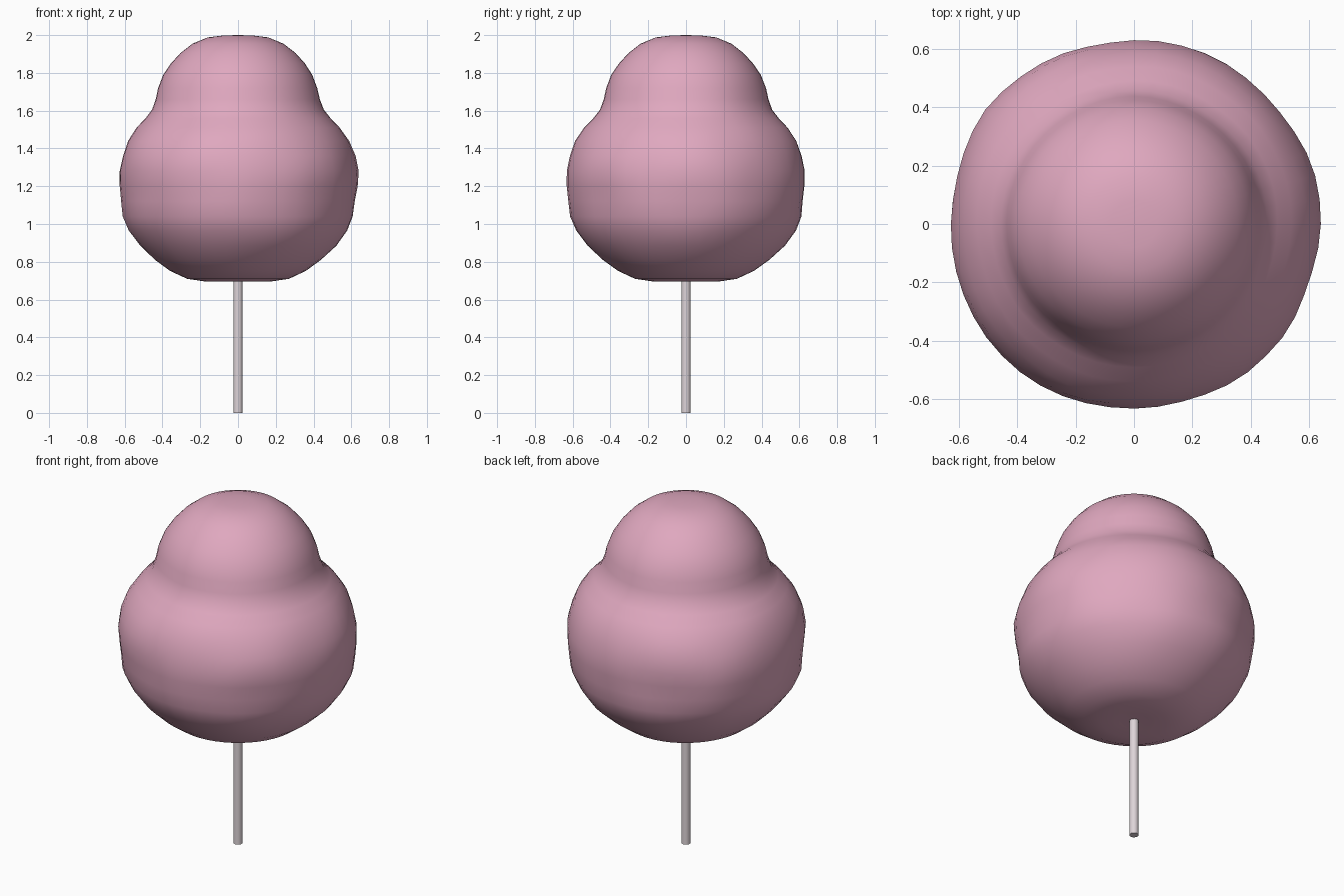
import bpy, bmesh, math
from mathutils import Vector, noise

if "Cube" in bpy.data.objects:
    bpy.data.objects.remove(bpy.data.objects["Cube"])


def material(name, rgb):
    m = bpy.data.materials.new(name)
    m.diffuse_color = (*rgb, 1)
    m.use_nodes = True
    m.node_tree.nodes["Principled BSDF"].inputs["Base Color"].default_value = m.diffuse_color
    return m


def finish(bm, name, mat, angle):
    bmesh.ops.recalc_face_normals(bm, faces=bm.faces)
    me = bpy.data.meshes.new(name)
    bm.to_mesh(me)
    bm.free()
    ob = bpy.data.objects.new(name, me)
    bpy.context.collection.objects.link(ob)
    me.materials.append(mat)
    bpy.ops.object.select_all(action='DESELECT')
    ob.select_set(True)
    bpy.context.view_layer.objects.active = ob
    bpy.ops.object.shade_smooth_by_angle(angle=math.radians(angle))
    return ob


pink = material("candy pink", (0.74, 0.39, 0.52))
paper = material("pale stick", (0.73, 0.66, 0.69))

# Fluffy two-tier body: half profile (radius, height) spun around z
profile = [(0, 0.70), (0.08, 0.698), (0.17, 0.695), (0.27, 0.71), (0.36, 0.752),
           (0.44, 0.81), (0.52, 0.885), (0.58, 0.965), (0.613, 1.04), (0.622, 1.12),
           (0.632, 1.2), (0.635, 1.28), (0.62, 1.36), (0.59, 1.44), (0.54, 1.51),
           (0.49, 1.56), (0.455, 1.605), (0.435, 1.66), (0.422, 1.72), (0.395, 1.79),
           (0.355, 1.85), (0.305, 1.905), (0.24, 1.955), (0.16, 1.988), (0.08, 1.998), (0, 2.0)]
bm = bmesh.new()
verts = [bm.verts.new((r, 0, z)) for r, z in profile]
edges = [bm.edges.new(p) for p in zip(verts, verts[1:])]
bmesh.ops.spin(bm, geom=verts + edges, cent=(0, 0, 0), axis=(0, 0, 1),
               angle=math.tau, steps=48, use_duplicate=False)
bmesh.ops.remove_doubles(bm, verts=bm.verts, dist=0.001)
# Gentle lumps, strongest on the lower tier
for v in bm.verts:
    r = math.hypot(v.co.x, v.co.y)
    amount = 0.012 * min(1, r / 0.6) ** 2
    k = 1 + amount * (noise.noise(v.co * 4 + Vector((3, 1, 2))) - 0.1) / 0.6
    v.co.x *= k
    v.co.y *= k
finish(bm, "candy_floss", pink, 60)

# Thin stick reaching up inside the floss
bm = bmesh.new()
bmesh.ops.create_cone(bm, cap_ends=True, segments=10, radius1=0.025, radius2=0.025, depth=0.8)
bmesh.ops.translate(bm, verts=bm.verts, vec=(0, 0, 0.4))
finish(bm, "stick", paper, 40)
